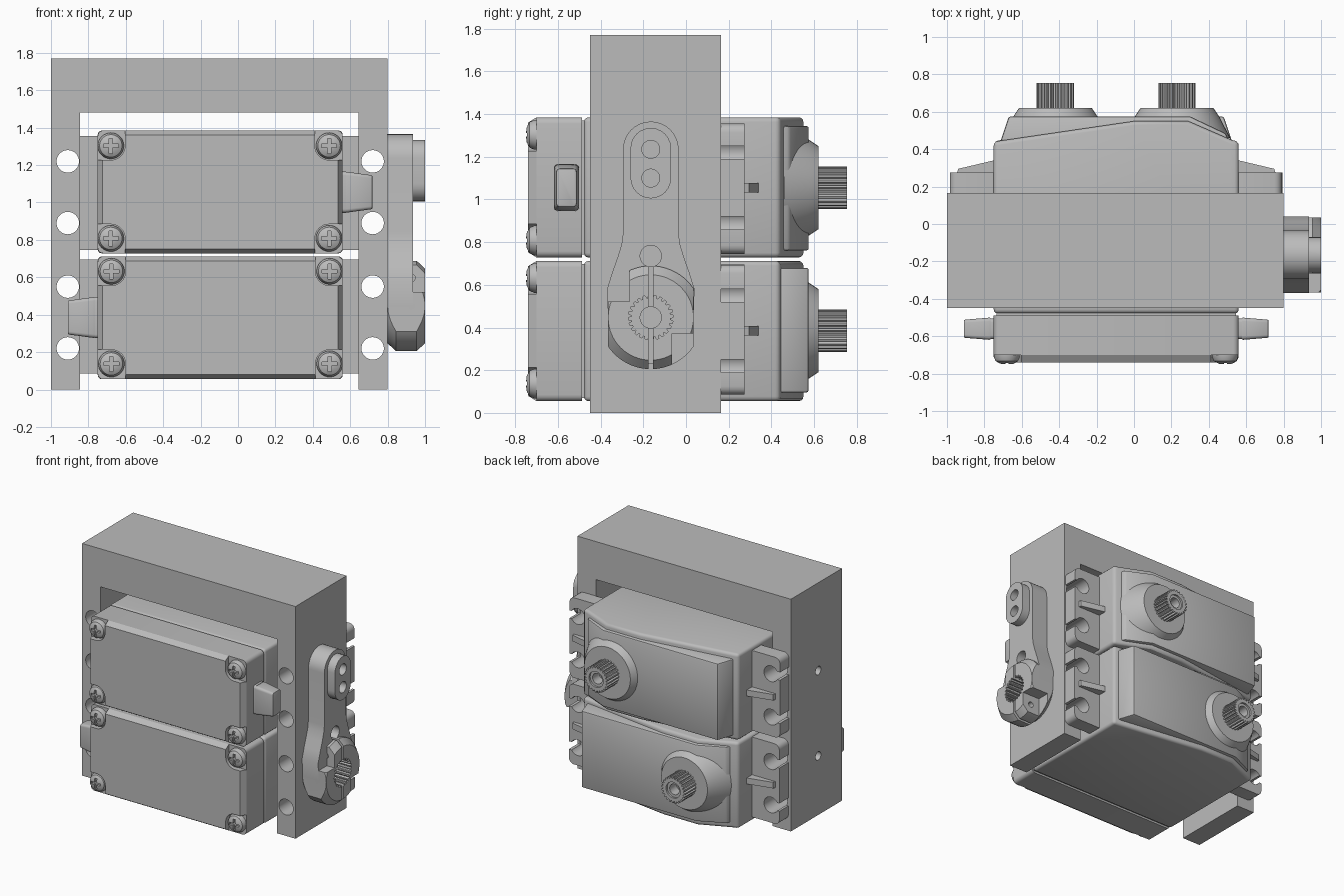
import bpy, bmesh, math
from mathutils import Matrix, Vector

cube = bpy.data.objects.get("Cube")
if cube:
    bpy.data.objects.remove(cube, do_unlink=True)

GREY = (0.5, 0.5, 0.5, 1)
mat = bpy.data.materials.new("plain grey")
mat.use_nodes = True
mat.diffuse_color = GREY
mat.node_tree.nodes["Principled BSDF"].inputs["Base Color"].default_value = GREY


def place(axis, a, b, t):
    return {"X": (t, a, b), "Y": (a, t, b), "Z": (a, b, t)}[axis]


def finish(name, bm):
    bmesh.ops.recalc_face_normals(bm, faces=bm.faces)
    mesh = bpy.data.meshes.new(name)
    bm.to_mesh(mesh)
    bm.free()
    obj = bpy.data.objects.new(name, mesh)
    bpy.context.collection.objects.link(obj)
    mesh.materials.append(mat)
    return obj


def prism(name, axis, pts, lo, hi, taper=(1, 1)):
    """Extrude an outline along an axis, scaling its far end by taper."""
    bm = bmesh.new()
    ca = (min(p[0] for p in pts) + max(p[0] for p in pts)) / 2
    cb = (min(p[1] for p in pts) + max(p[1] for p in pts)) / 2
    far = [(ca + (a - ca) * taper[0], cb + (b - cb) * taper[1]) for a, b in pts]
    r0 = [bm.verts.new(place(axis, a, b, lo)) for a, b in pts]
    r1 = [bm.verts.new(place(axis, a, b, hi)) for a, b in far]
    bm.faces.new(r0)
    bm.faces.new(r1)
    for i in range(len(pts)):
        j = (i + 1) % len(pts)
        bm.faces.new((r0[i], r0[j], r1[j], r1[i]))
    return finish(name, bm)


def arc(a, b, r, start, end, n=12):
    return [(a + r * math.cos(math.radians(start + (end - start) * i / n)),
             b + r * math.sin(math.radians(start + (end - start) * i / n))) for i in range(n + 1)]


def circle(a, b, r, n=32):
    return arc(a, b, r, 0, 360, n)[:-1]


def gear(a, b, r, depth, teeth):
    return [(a + q * math.cos(math.tau * (i + s) / teeth), b + q * math.sin(math.tau * (i + s) / teeth))
            for i in range(teeth)
            for s, q in ((0, r), (0.4, r), (0.55, r - depth), (0.85, r - depth))]


def rect(a0, a1, b0, b1, r=0):
    if not r:
        return [(a0, b0), (a1, b0), (a1, b1), (a0, b1)]
    return (arc(a1 - r, b1 - r, r, 0, 90, 4) + arc(a0 + r, b1 - r, r, 90, 180, 4)
            + arc(a0 + r, b0 + r, r, 180, 270, 4) + arc(a1 - r, b0 + r, r, 270, 360, 4))


def stadium(a, b0, b1, r):
    return arc(a, b1, r, 0, 180) + arc(a, b0, r, 180, 360)


def lathe(name, axis, a, b, profile, n=40):
    """Turn a (radius, position) profile that starts and ends on the axis."""
    bm = bmesh.new()
    rings = [[bm.verts.new(place(axis, x, y, t)) for x, y in circle(a, b, r, n)] for r, t in profile]
    for p, q in zip(rings, rings[1:]):
        for i in range(n):
            bm.faces.new((p[i], p[i - 1], q[i - 1], q[i]))
    bm.faces.new(rings[0])
    bm.faces.new(rings[-1])
    return finish(name, bm)


def apply(obj, mod):
    bpy.context.view_layer.objects.active = obj
    bpy.ops.object.modifier_apply(modifier=mod.name)


def boolean(obj, other, op="DIFFERENCE"):
    mod = obj.modifiers.new("cut", "BOOLEAN")
    mod.operation, mod.solver, mod.object = op, "EXACT", other
    apply(obj, mod)
    bpy.data.objects.remove(other, do_unlink=True)


def cut(obj, axis, pts, lo, hi):
    boolean(obj, prism("cutter", axis, pts, lo, hi))


def bevel(obj, width, segments=3):
    mod = obj.modifiers.new("bevel", "BEVEL")
    mod.width, mod.segments, mod.limit_method = width, segments, "ANGLE"
    apply(obj, mod)


# Bracket: an upside-down U with mounting holes
frame = prism("bracket", "Y", [(-1, 0), (-0.845, 0), (-0.845, 1.48), (0.645, 1.48),
                               (0.645, 0), (0.8, 0), (0.8, 1.77), (-1, 1.77)], -0.45, 0.165)
HOLE_X = (-0.91, 0.72)
for x in HOLE_X:
    for z in (0.22, 0.55, 0.89, 1.22):
        cut(frame, "Y", circle(x, z, 0.06), -0.6, 0.3)
for z in (0.45, 1.10):
    cut(frame, "X", circle(-0.165, z, 0.032), -1.1, -0.8)

# Upper motor: case halves
L, R, B, T = -0.75, 0.56, 0.728, 1.385
SX, SZ = 0.23, 1.055
motor = []
case = prism("motor_case", "Z", [(L, -0.478), (R, -0.478), (R, 0.44), (0.52, 0.45),
                                 (0.29, 0.55), (0, 0.55), (L, 0.44)], B, T)
bevel(case, 0.022)
core = prism("case_seam", "Y", rect(L + 0.015, R - 0.015, B + 0.015, T - 0.015), -0.5, -0.46)
cover = prism("rear_cover", "Y", rect(L, R, B, T, 0.03), -0.488, -0.70)
face = prism("rear_cover_face", "Y", rect(L, R, B, T, 0.03), -0.70, -0.74, (0.962, 0.925))
motor += [case, core, cover, face]

# Cover screws with cross slots, each in a corner recess
for x, sx in ((-0.68, -1), (0.487, 1)):
    for z, sz in ((0.808, -1), (1.303, 1)):
        cut(face, "Y", circle(x, z, 0.076), -0.8, -0.70)
        xs, zs = sorted((x - sx * 0.076, x + sx * 0.2)), sorted((z, z + sz * 0.2))
        cut(face, "Y", rect(*xs, *zs), -0.8, -0.70)
        xs, zs = sorted((x, x + sx * 0.2)), sorted((z - sz * 0.076, z))
        cut(face, "Y", rect(*xs, *zs), -0.8, -0.70)
        screw = lathe("cover_screw", "Y", x, z, [(0.03, -0.69), (0.07, -0.69), (0.07, -0.71),
                                                 (0.06, -0.733), (0.035, -0.747), (0.005, -0.75)], 32)
        for w, h in ((0.04, 0.009), (0.009, 0.04)):
            cut(screw, "Y", rect(x - w, x + w, z - h, z + h), -0.8, -0.73)
        motor.append(screw)

# Gear cover plate, shaft collar and toothed shaft
plate = prism("gear_cover", "Z", [(-0.71, 0.42), (-0.71, 0.455), (-0.67, 0.575), (0.30, 0.575),
                                  (0.49, 0.485), (0.52, 0.42)], 0.76, 1.345)
bevel(plate, 0.012, 2)
collar = lathe("shaft_collar", "Y", SX, SZ, [(0.1, 0.46), (0.285, 0.46), (0.225, 0.575),
                                             (0.195, 0.62), (0.1, 0.62)], 48)
shaft = prism("output_shaft", "Y", gear(SX, SZ, 0.1, 0.014, 24), 0.6, 0.755)
cut(shaft, "Y", circle(SX, SZ, 0.06), 0.74, 0.8)
cut(shaft, "Y", circle(SX, SZ, 0.04), 0.66, 0.8)
motor += [plate, collar, shaft]

# Mounting ears with open slots and a stiffening rib
for side, inner, outer, hx in ((-1, L, -0.985, HOLE_X[0]), (1, R, 0.79, HOLE_X[1])):
    xs = sorted((inner - side * 0.06, outer))
    ear = prism("mounting_ear", "Y", rect(*xs, 0.745, 1.355, 0.04), 0.165, 0.275)
    for z in (0.89, 1.22):
        cut(ear, "Y", circle(hx, z, 0.06), 0.1, 0.4)
        cut(ear, "Y", rect(*sorted((hx, hx + side * 0.2)), z - 0.03, z + 0.03), 0.1, 0.4)
    rib = prism("ear_rib", "Z", [(inner - side * 0.03, 0.26), (inner - side * 0.03, 0.345),
                                 (inner, 0.34), (inner + side * 0.19, 0.295),
                                 (inner + side * 0.2, 0.26)], SZ - 0.023, SZ + 0.023)
    motor += [ear, rib]

# Cable outlet
flange = prism("cable_collar", "X", rect(-0.615, -0.505, 0.945, 1.165, 0.02), 0.55, 0.578)
outlet = prism("cable_outlet", "X", rect(-0.62, -0.5, 0.945, 1.165, 0.02), 0.575, 0.72, (0.8, 0.82))
bevel(outlet, 0.008, 2)
motor += [flange, outlet]

# Lower motor: the same parts turned half a turn
pivot = Vector((-0.095, 0, 0.72))
turn = Matrix.Translation(pivot) @ Matrix.Rotation(math.pi, 4, "Y") @ Matrix.Translation(-pivot)
for part in motor:
    twin = part.copy()
    twin.data = part.data.copy()
    twin.name = "lower_" + part.name
    twin.data.transform(turn)
    bpy.context.collection.objects.link(twin)
    part.name = "upper_" + part.name

# Clamping horn: arm, raised pad and split hub
HY, HZ = -0.165, 0.447
flare = [(0.13, 0.84), (0.137, 0.79), (0.155, 0.73), (0.18, 0.66), (0.205, 0.58), (0.2, HZ)]
outline = (arc(HY, 1.235, 0.13, 0, 180, 20) + [(HY - w, z) for w, z in flare]
           + [(HY + w, z) for w, z in reversed(flare)])
horn = prism("clamp_horn", "X", outline, 0.8, 0.935)
hub = lathe("hub", "X", HY, HZ, [(0.05, 0.8), (0.2, 0.8), (0.242, 0.845), (0.242, 0.955),
                                 (0.2, 1.0), (0.05, 1.0)], 64)
for s in (-1, 1):
    cut(hub, "X", rect(*sorted((HY + s * 0.2, HY + s * 0.4)), HZ - 0.15, HZ + 0.15), 0.79, 1.1)
    cut(hub, "X", rect(*sorted((HY + s * 0.1, HY + s * 0.4)),
                       *sorted((HZ - s * 0.075, HZ - s * 0.4))), 0.85, 1.1)
    cut(hub, "Y", circle(0.925, HZ - s * 0.15, 0.022, 16), *sorted((HY + s * 0.02, HY + s * 0.4)))
boolean(horn, hub, "UNION")
boolean(horn, prism("pad", "X", stadium(HY, 1.1, 1.24, 0.095), 0.9, 1.0), "UNION")
for z, r in ((1.235, 0.042), (1.10, 0.042), (0.735, 0.05)):
    cut(horn, "X", circle(HY, z, r), 0.79, 1.1)
cut(horn, "X", gear(HY, HZ, 0.105, 0.014, 24), 0.84, 1.1)
cut(horn, "X", circle(HY, HZ, 0.05), 0.79, 1.1)
cut(horn, "X", rect(HY - 0.01, HY + 0.01, 0.1, 0.735), 0.82, 1.1)

# Smooth the round surfaces, keep edges sharp
bpy.ops.object.select_all(action="DESELECT")
for obj in bpy.context.collection.objects:
    if obj.type == "MESH" and obj.data.materials and obj.data.materials[0] == mat:
        obj.select_set(True)
        bpy.context.view_layer.objects.active = obj
bpy.ops.object.shade_smooth_by_angle(angle=math.radians(30))
